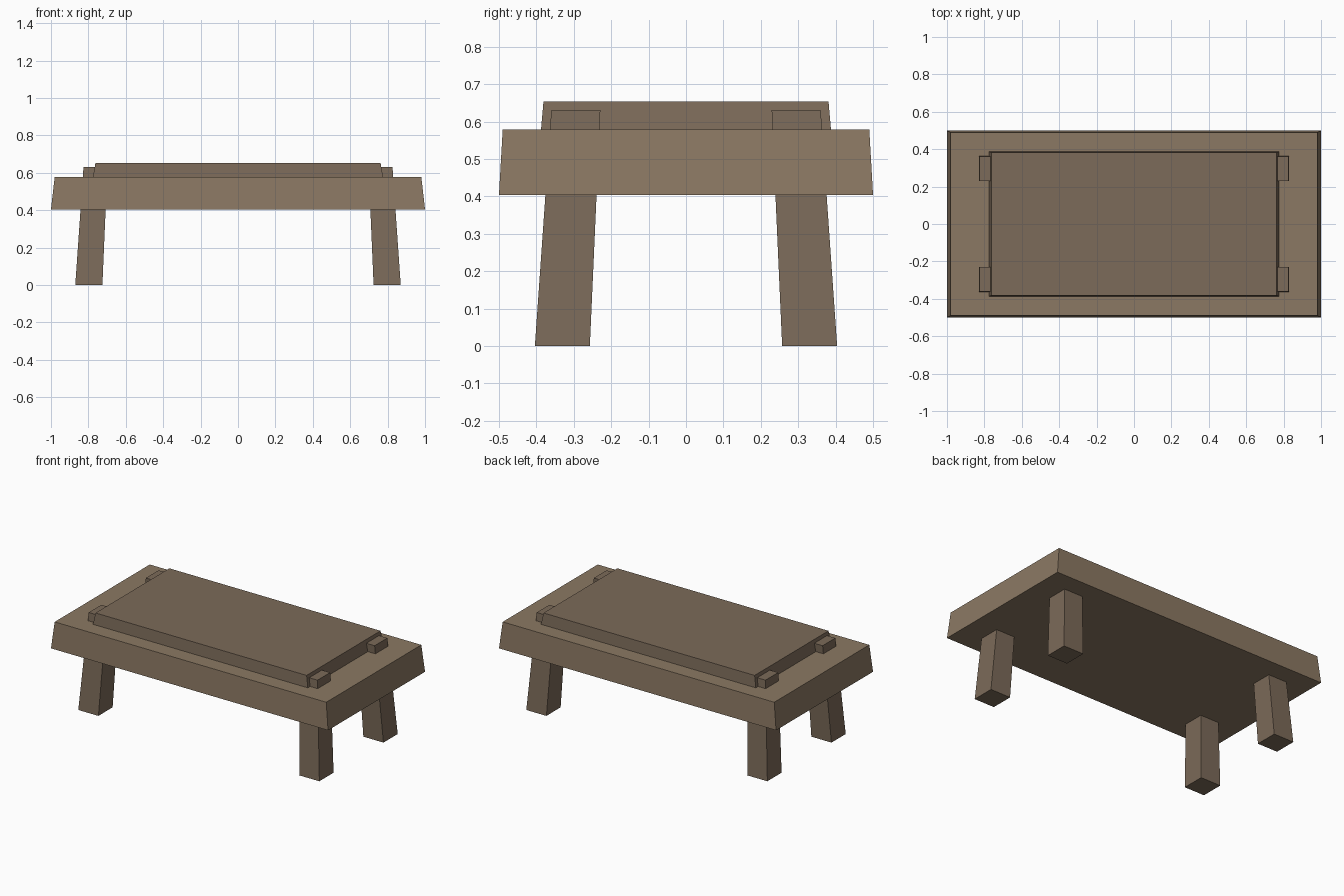
import bpy

if "Cube" in bpy.data.objects:
    bpy.data.objects.remove(bpy.data.objects["Cube"])


def material(name, color):
    mat = bpy.data.materials.new(name)
    mat.diffuse_color = (*color, 1)
    mat.use_nodes = True
    mat.node_tree.nodes["Principled BSDF"].inputs["Base Color"].default_value = mat.diffuse_color
    return mat


def tapered_block(name, bottom, top, mat):
    """Box between two rectangles, each given as (x0, x1, y0, y1, z)."""
    verts = []
    for x0, x1, y0, y1, z in (bottom, top):
        verts += [(x0, y0, z), (x1, y0, z), (x1, y1, z), (x0, y1, z)]
    faces = [(3, 2, 1, 0), (4, 5, 6, 7)]
    faces += [(i, (i + 1) % 4, (i + 1) % 4 + 4, i + 4) for i in range(4)]
    mesh = bpy.data.meshes.new(name)
    mesh.from_pydata(verts, [], faces)
    mesh.materials.append(mat)
    obj = bpy.data.objects.new(name, mesh)
    bpy.context.collection.objects.link(obj)
    return obj


light_wood = material("light_wood", (0.26, 0.19, 0.125))
dark_wood = material("dark_wood", (0.20, 0.145, 0.10))

# Thick tabletop and the raised panel on it
tapered_block("tabletop", (-1, 1, -0.5, 0.5, 0.404),
              (-0.98, 0.98, -0.49, 0.49, 0.578), light_wood)
tapered_block("raised_panel", (-0.776, 0.776, -0.388, 0.388, 0.574),
              (-0.762, 0.762, -0.381, 0.381, 0.653), dark_wood)

# Splayed leg passing through the tabletop, mirrored to all four corners
legs = tapered_block("legs", (0.725, 0.87, 0.257, 0.404, 0),
                     (0.698, 0.826, 0.229, 0.36, 0.631), dark_wood)
mirror = legs.modifiers.new("corners", 'MIRROR')
mirror.use_axis = (True, True, False)
